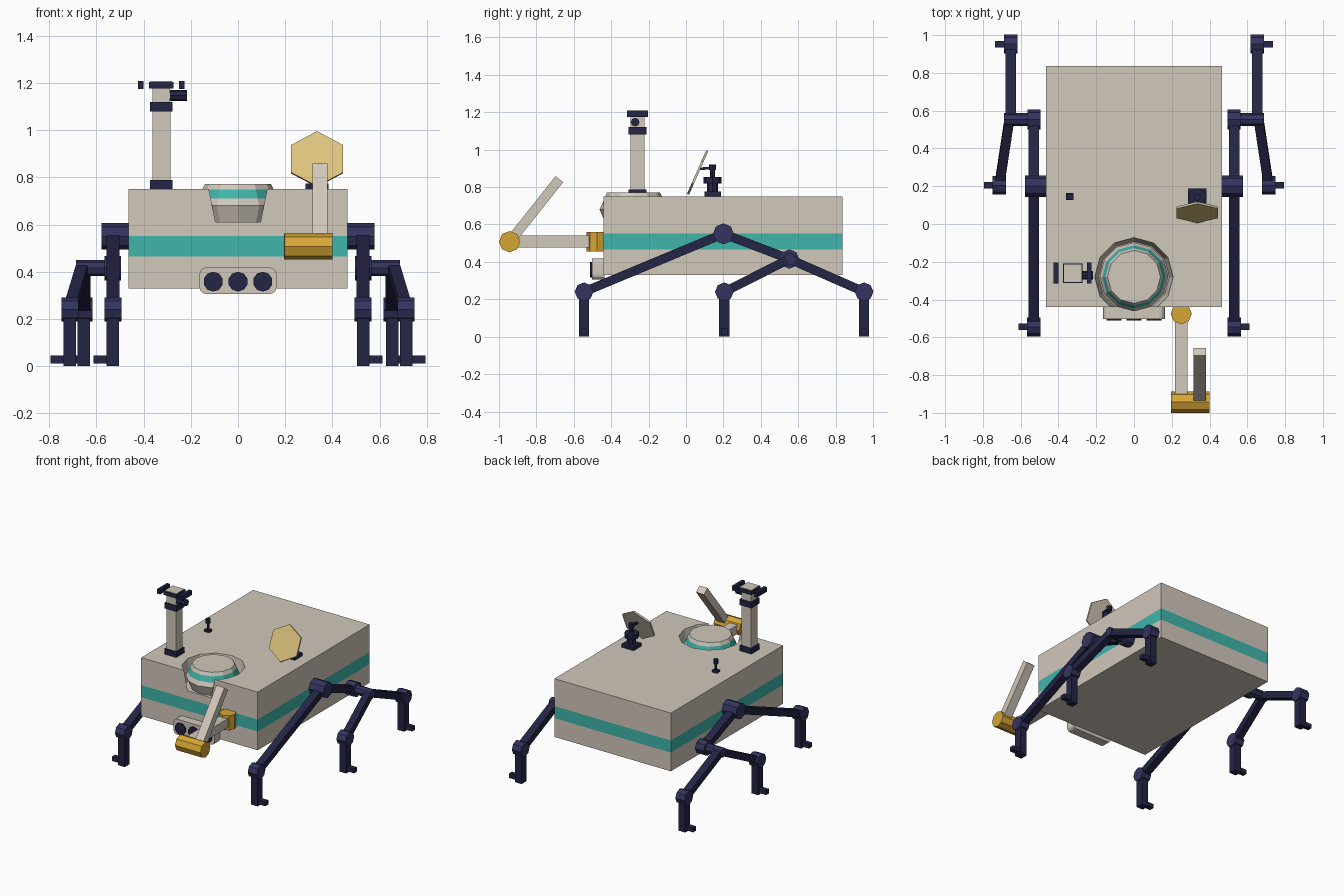
import bpy, bmesh, math
from mathutils import Vector, Matrix

if "Cube" in bpy.data.objects:
    bpy.data.objects.remove(bpy.data.objects["Cube"])


def material(name, r, g, b):
    m = bpy.data.materials.new(name)
    m.diffuse_color = (r, g, b, 1)
    m.use_nodes = True
    m.node_tree.nodes["Principled BSDF"].inputs["Base Color"].default_value = m.diffuse_color
    return m


SHELL = material("warm grey shell", .64, .58, .50)
TEAL = material("teal trim", .05, .47, .41)
NAVY = material("dark navy", .017, .018, .058)
JOINT = material("joint navy", .033, .034, .115)
GOLD = material("gold", .68, .38, .035)
FOIL = material("pale gold", .73, .55, .21)


def finish(name, bm, *mats):
    bmesh.ops.recalc_face_normals(bm, faces=bm.faces)
    me = bpy.data.meshes.new(name)
    bm.to_mesh(me)
    bm.free()
    for m in mats:
        me.materials.append(m)
    ob = bpy.data.objects.new(name, me)
    bpy.context.collection.objects.link(ob)
    return ob


def frame(p0, p1):
    """Matrix at the midpoint, z along the segment, x near world x; and the length."""
    p0, p1 = Vector(p0), Vector(p1)
    z = (p1 - p0).normalized()
    ref = Vector((0, 1, 0)) if abs(z.x) > .9 else Vector((1, 0, 0))
    x = (ref - z * ref.dot(z)).normalized()
    m = Matrix((x, z.cross(x), z)).transposed().to_4x4()
    return Matrix.Translation((p0 + p1) / 2) @ m, (p1 - p0).length


def cyl(name, p0, p1, r, mat, n=8, r2=None):
    m, d = frame(p0, p1)
    bm = bmesh.new()
    bmesh.ops.create_cone(bm, cap_ends=True, segments=n, radius1=r,
                          radius2=r if r2 is None else r2, depth=d, matrix=m)
    return finish(name, bm, mat)


def beam(name, p0, p1, w, h, mat):
    m, d = frame(p0, p1)
    bm = bmesh.new()
    bmesh.ops.create_cube(bm, size=1, matrix=m @ Matrix.Diagonal((w, h, d, 1)))
    return finish(name, bm, mat)


def cube_mesh(x, y, z):
    bm = bmesh.new()
    c = [sum(a) / 2 for a in (x, y, z)]
    s = [a[1] - a[0] for a in (x, y, z)]
    bmesh.ops.create_cube(bm, size=1, matrix=Matrix.Translation(c) @ Matrix.Diagonal((*s, 1)))
    return bm


def box(name, x, y, z, mat):
    return finish(name, cube_mesh(x, y, z), mat)


# Body with a teal stripe cut in by height
bm = cube_mesh((-.465, .465), (-.44, .837), (.33, .75))
for h in (.465, .552):
    bmesh.ops.bisect_plane(bm, geom=bm.verts[:] + bm.edges[:] + bm.faces[:],
                           plane_co=(0, 0, h), plane_no=(0, 0, 1))
for f in bm.faces:
    f.material_index = int(.47 < f.calc_center_median().z < .55 and abs(f.normal.z) < .5)
body = finish("body", bm, SHELL, TEAL)

# Tapered pocket in the front top edge
pocket = cyl("pocket_cutter", (0, -.28, .61), (0, -.28, .80), .187, SHELL, 12, .215)
pocket.hide_render = True
pocket.hide_set(True)
cut = body.modifiers.new("pocket", 'BOOLEAN')
cut.operation = 'DIFFERENCE'
cut.solver = 'EXACT'
cut.object = pocket

# Sensor dome in the pocket, with a teal band
profile = [(.150, .605), (.182, .68), (.167, .71), (.152, .748), (.140, .772)]
N = 12
bm = bmesh.new()
rings = [[bm.verts.new((r * math.cos(math.tau * i / N), -.28 + r * math.sin(math.tau * i / N), z))
          for i in range(N)] for r, z in profile]
for k in range(len(rings) - 1):
    for i in range(N):
        j = (i + 1) % N
        f = bm.faces.new((rings[k][i], rings[k][j], rings[k + 1][j], rings[k + 1][i]))
        f.material_index = int(k == 2)
bm.faces.new(rings[0])
bm.faces.new(rings[-1])
finish("sensor_dome", bm, SHELL, TEAL)

# Front camera housing with rounded corners and three lenses
bm = cube_mesh((-.163, .163), (-.502, -.435), (.306, .418))
bmesh.ops.bevel(bm, geom=[e for e in bm.edges
                          if abs((e.verts[0].co - e.verts[1].co).y) > .03],
                offset=.027, segments=3, profile=.5, affect='EDGES')
finish("camera_housing", bm, SHELL)
for i in (-1, 0, 1):
    cyl("front_lens", (i * .105, -.512, .358), (i * .105, -.49, .358), .042, NAVY, 10)

# Legs: rocker, bogie and three feet on each side
for s in (-1, 1):
    pivot, knee = (s * .53, .20, .55), (s * .53, .553, .415)
    front, mid, rear = (s * .53, -.545, .24), (s * .713, .205, .24), (s * .653, .952, .24)
    cyl("rocker_pivot", (s * .46, .20, .55), (s * .578, .20, .55), .056, JOINT)
    cyl("bogie_joint", (s * .495, .553, .415), (s * .565, .553, .415), .052, JOINT)
    cyl("bogie_axle", (s * .55, .553, .415), (s * .687, .553, .415), .034, JOINT)
    beam("rocker_front", pivot, front, .055, .048, NAVY)
    beam("rocker_rear", pivot, knee, .055, .048, NAVY)
    beam("bogie_front", (s * .66, .553, .415), mid, .05, .048, NAVY)
    beam("bogie_rear", (s * .653, .553, .415), rear, .055, .048, NAVY)
    for x, y, z in (front, mid, rear):
        cyl("ankle_joint", (x - .036, y, z), (x + .036, y, z), .05, JOINT)
        beam("foot_post", (x, y, 0), (x, y, z), .053, .055, NAVY)
        beam("foot_pin", (x, y, .028), (x + s * .082, y, .028), .034, .032, NAVY)

# Folding arm at the front
cyl("arm_shoulder", (.25, -.475, .455), (.25, -.475, .56), .056, GOLD)
beam("upper_arm", (.25, -.49, .508), (.25, -.93, .508), .064, .064, SHELL)
cyl("arm_elbow", (.197, -.943, .508), (.40, -.943, .508), .057, GOLD)
beam("forearm", (.348, -.943, .508), (.348, -.677, .842), .064, .052, SHELL)

# Camera mast
mx, my = -.325, -.26


def block(name, half, z0, z1, mat):
    return box(name, (mx - half, mx + half), (my - half, my + half), (z0, z1), mat)


block("mast_base", .048, .745, .788, NAVY)
block("mast_column", .038, .78, 1.09, SHELL)
block("mast_collar", .048, 1.08, 1.12, NAVY)
block("mast_head", .037, 1.115, 1.19, SHELL)
block("mast_top", .052, 1.178, 1.205, NAVY)
block("mast_cap", .046, 1.204, 1.209, SHELL)
for x in (-.413, -.238):
    box("mast_side_camera", (x - .012, x + .012), (-.315, -.203), (1.175, 1.209), NAVY)
cyl("mast_lens", (-.29, -.272, 1.147), (-.217, -.272, 1.147), .023, NAVY)

# Dish antenna: hexagonal plate on a small post
dx, dy = .335, .142
box("dish_base", (dx - .048, dx + .048), (dy - .042, dy + .045), (.745, .775), NAVY)
cyl("dish_post", (dx, dy, .77), (dx, dy, .83), .03, NAVY)
cyl("dish_collar", (dx, dy, .82), (dx, dy, .855), .048, NAVY)
cyl("dish_stem", (dx, dy, .85), (dx, dy, .90), .013, NAVY)
cyl("dish_knob", (dx, dy, .89), (dx, dy, .92), .019, NAVY)
beam("dish_arm", (dx, dy, .902), (dx, .075, .898), .014, .014, NAVY)
c, n = Vector((dx, .06, .878)), Vector((0, -.915, .403))
cyl("dish_back", c - n * .008, c, .127, SHELL, 6)
cyl("dish_face", c, c + n * .004, .127, FOIL, 6)

# Small whip antenna
ax, ay = -.34, .145
box("whip_base", (ax - .02, ax + .02), (ay - .018, ay + .018), (.745, .765), NAVY)
cyl("whip_rod", (ax, ay, .76), (ax, ay, .82), .009, NAVY)
cyl("whip_knob", (ax, ay, .81), (ax, ay, .842), .017, NAVY)
